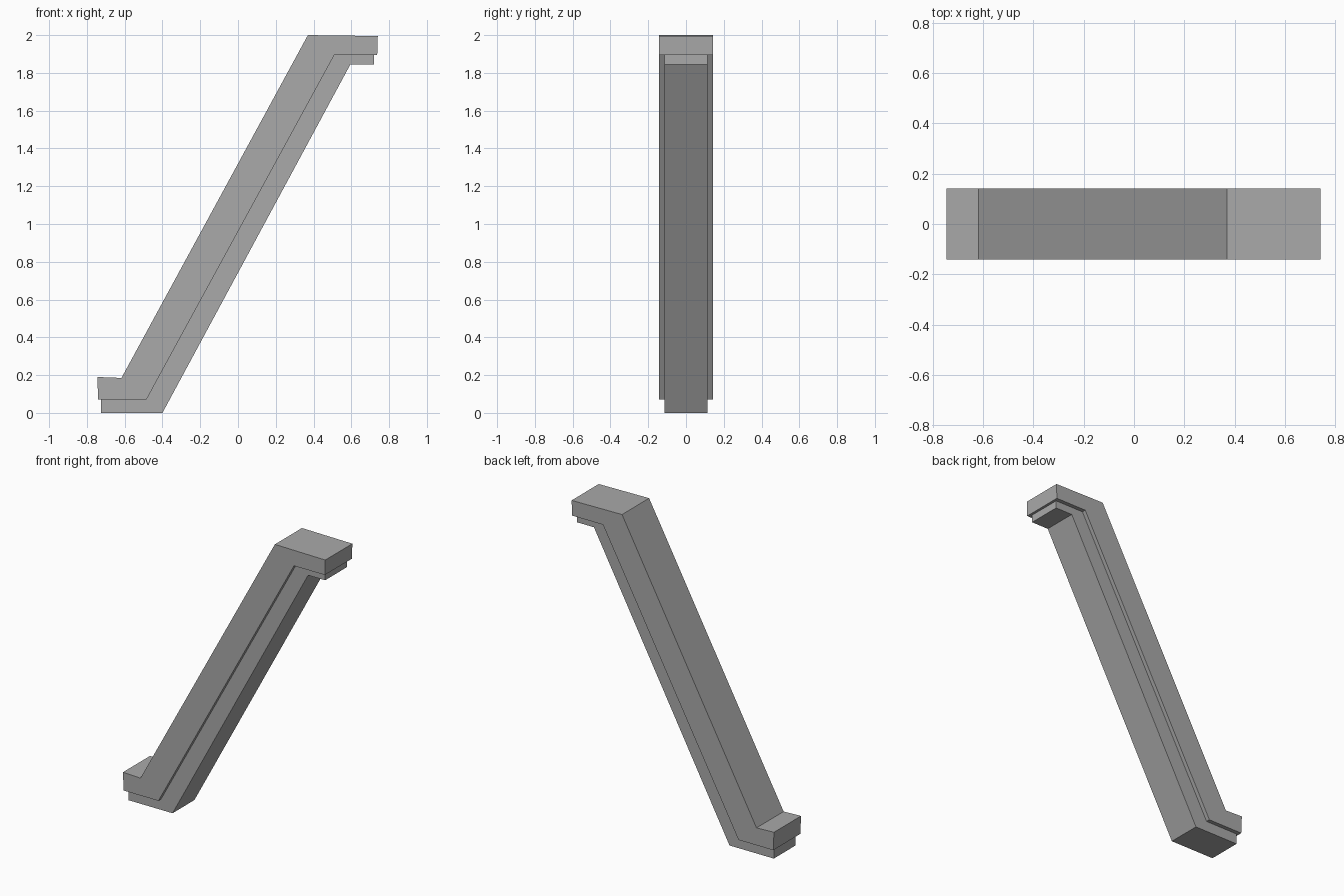
import bpy
import bmesh

cube = bpy.data.objects.get("Cube")
if cube:
    bpy.data.objects.remove(cube, do_unlink=True)

grey = bpy.data.materials.new("plain grey")
grey.use_nodes = True
colour = (0.4, 0.4, 0.4, 1)
grey.diffuse_color = colour
grey.node_tree.nodes["Principled BSDF"].inputs["Base Color"].default_value = colour


def extrude_profile(name, points, half_width):
    """Extrude an (x, z) outline evenly to both sides of y = 0."""
    bm = bmesh.new()
    face = bm.faces.new([bm.verts.new((x, -half_width, z)) for x, z in points])
    result = bmesh.ops.extrude_face_region(bm, geom=[face])
    verts = [v for v in result["geom"] if isinstance(v, bmesh.types.BMVert)]
    bmesh.ops.translate(bm, verts=verts, vec=(0, 2 * half_width, 0))
    bmesh.ops.recalc_face_normals(bm, faces=bm.faces[:])
    mesh = bpy.data.meshes.new(name)
    bm.to_mesh(mesh)
    bm.free()
    mesh.materials.append(grey)
    obj = bpy.data.objects.new(name, mesh)
    bpy.context.collection.objects.link(obj)
    return obj


# Wide handrail cap with level ends
extrude_profile("handrail_cap", [
    (-0.74, 0.07), (-0.485, 0.07), (0.51, 1.895), (0.737, 1.895),
    (0.74, 1.995), (0.37, 2.0), (-0.617, 0.185), (-0.745, 0.19)], 0.142)

# Narrower rail body beneath the cap
extrude_profile("rail_body", [
    (-0.725, 0), (-0.4, 0), (0.595, 1.845), (0.72, 1.845),
    (0.72, 1.895), (0.51, 1.895), (-0.485, 0.07), (-0.725, 0.07)], 0.115)
